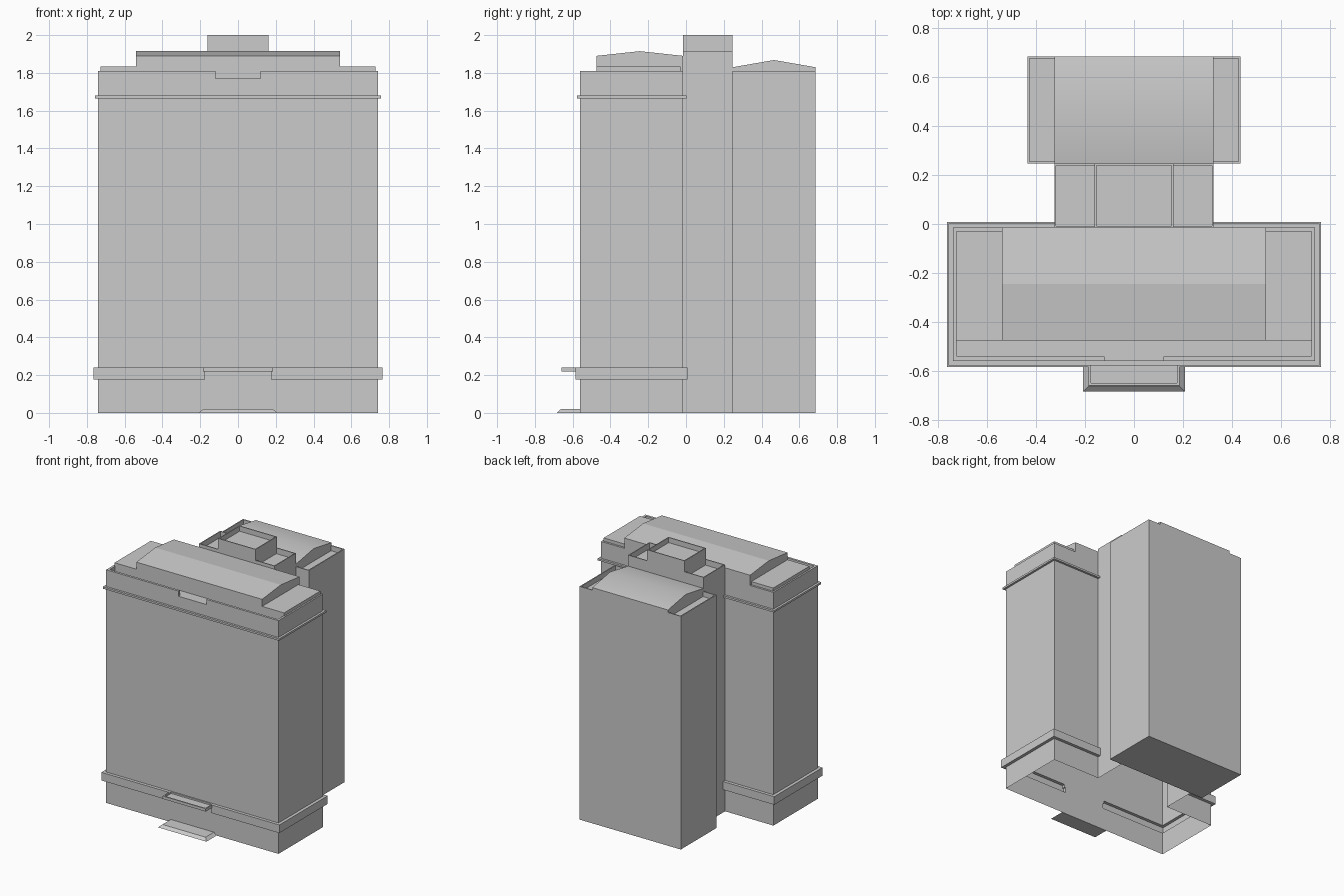
import bpy, bmesh
from mathutils import Vector

if "Cube" in bpy.data.objects:
    bpy.data.objects.remove(bpy.data.objects["Cube"])


def finish(name, bm, mirror=False):
    me = bpy.data.meshes.new(name)
    bm.to_mesh(me)
    bm.free()
    ob = bpy.data.objects.new(name, me)
    bpy.context.collection.objects.link(ob)
    if mirror:
        ob.modifiers.new("mirror", 'MIRROR').use_clip = False
    return ob


def quad(name, pts, mirror=False):
    bm = bmesh.new()
    bm.faces.new([bm.verts.new(p) for p in pts])
    return finish(name, bm, mirror)


def sweep(name, plan, profile):
    """Run a (offset, z) wall profile along a plan path, mirrored in x."""
    plan = [Vector(p) for p in plan]
    normals = []
    for a, b in zip(plan, plan[1:]):
        d = (b - a).normalized()
        normals.append(Vector((d.y, -d.x)))
    mitre = [normals[0]] + [m + n for m, n in zip(normals, normals[1:])] + [normals[-1]]
    bm = bmesh.new()
    cols = [[bm.verts.new((*(p + n * o), z)) for o, z in profile]
            for p, n in zip(plan, mitre)]
    for a, b in zip(cols, cols[1:]):
        for j in range(len(profile) - 1):
            bm.faces.new((a[j], b[j], b[j + 1], a[j + 1]))
    return finish(name, bm, True)


def block(name, x, y, z, rim=0, drop=0, skip=(), mirror=False):
    """Box with an optional sunken roof behind a parapet; skip lists open sides."""
    bm = bmesh.new()
    bmesh.ops.create_cube(bm, size=1)
    for v in bm.verts:
        v.co = [r[0] if c < 0 else r[1] for c, r in zip(v.co, (x, y, z))]
    bm.normal_update()
    sides = {"bottom": Vector((0, 0, -1)), "front": Vector((0, -1, 0))}
    gone = [f for f in bm.faces if any(f.normal.dot(sides[s]) > .9 for s in skip)]
    top = next(f for f in bm.faces if f.normal.z > .9)
    if rim:
        bmesh.ops.inset_region(bm, faces=[top], thickness=rim, use_boundary=True)
        new = bmesh.ops.extrude_discrete_faces(bm, faces=[top])["faces"][0]
        for v in new.verts:
            v.co.z -= drop
    if gone:
        bmesh.ops.delete(bm, geom=gone, context='FACES')
    return finish(name, bm, mirror)


def gable(name, hx, y0, y1, base, eave, ridge):
    """Low ridge roof running along x."""
    prof = [(y0, base), (y1, base), (y1, eave), ((y0 + y1) / 2, ridge), (y0, eave)]
    bm = bmesh.new()
    a = bm.faces.new([bm.verts.new((-hx, *p)) for p in prof])
    new = bmesh.ops.extrude_face_region(bm, geom=[a])["geom"]
    for v in new:
        if isinstance(v, bmesh.types.BMVert):
            v.co.x = hx
    bmesh.ops.recalc_face_normals(bm, faces=bm.faces)
    return finish(name, bm)


F, B, W, N = -.56, -.015, .74, .325      # front, back, half width, neck half width
FLOOR, TOP = 1.77, 1.81

# Front slab walls: string courses are hollow ledges in the wall profile
ledge = [(0, .177), (.024, .177), (.024, .24), (0, .24)]
cornice = [(0, 1.665), (.017, 1.665), (.017, 1.68), (0, 1.68)]
parapet = [(0, TOP), (-.018, TOP), (-.018, FLOOR)]
sweep("main_walls", [(.175, F), (W, F), (W, B), (N, B)], [(0, 0)] + ledge + cornice + parapet)
sweep("entrance_bay_wall", [(.12, F), (.175, F)], [(0, 0)] + cornice + parapet)
sweep("centre_wall", [(0, F), (.12, F)], [(0, 0)] + cornice + [(0, FLOOR)])
quad("ledge_end", [(.175, F - .024, .177), (.175, F - .024, .24),
                   (.175, F, .24), (.175, F, .177)], True)
quad("parapet_notch_end", [(.12, F, FLOOR), (.12, F, TOP),
                           (.12, F + .018, TOP), (.12, F + .018, FLOOR)], True)
quad("main_roof_deck", [(-W, F, FLOOR), (W, F, FLOOR), (W, B, FLOOR), (-W, B, FLOOR)])

# Front slab roof
gable("front_roof", .54, -.475, B, FLOOR, 1.89, 1.915)
block("side_roof_box", (.54, .728), (-.475, -.03), (FLOOR, 1.835), mirror=True)

# Connecting neck and lift tower
block("neck", (-N, N), (B, .247), (0, 1.915), .01, .045, skip=("bottom", "front"))
quad("neck_front_upper", [(-N, B, FLOOR), (N, B, FLOOR), (N, B, 1.915), (-N, B, 1.915)])
block("lift_tower", (-.161, .161), (B, .247), (1.865, 2.0), .01, .04, skip=("bottom",))

# Rear block with softly shaded roof
block("rear_block", (-.435, .435), (.247, .685), (0, TOP), .012, .04)
roof = gable("rear_roof", N, .247, .685, FLOOR, 1.83, 1.868)
bpy.context.view_layer.objects.active = roof
roof.select_set(True)
bpy.ops.object.shade_smooth_by_angle()

# Entrance canopy and bevelled doorstep
block("canopy", (-.185, .185), (-.66, F), (.218, .24), .014, .012)
step = block("doorstep", (-.208, .208), (-.685, F), (0, .02))
for v in step.data.vertices:
    if v.co.z > .01:
        v.co.x *= .89
        if v.co.y < -.6:
            v.co.y = -.662
